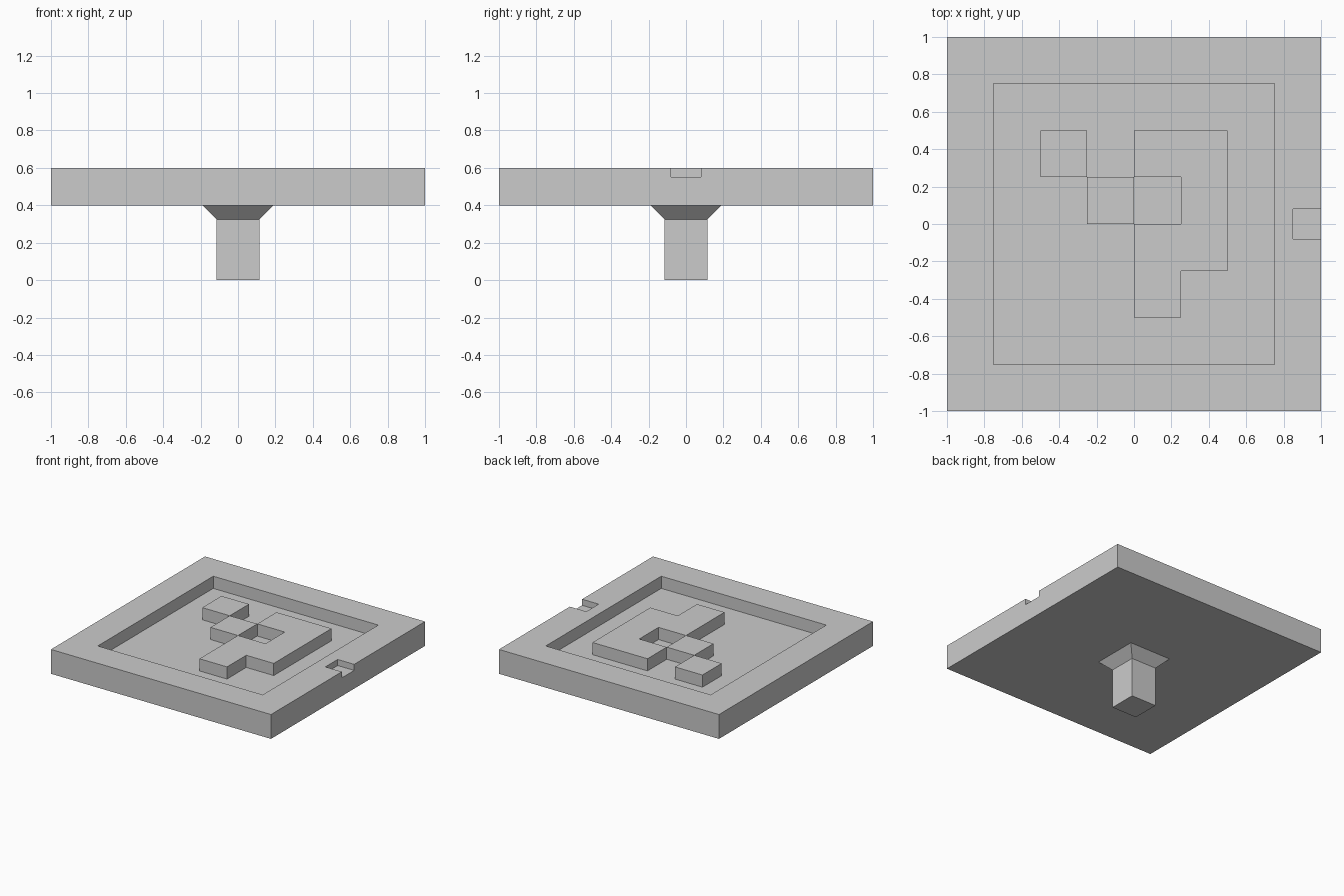
import bpy
import bmesh

cube = bpy.data.objects.get("Cube")
if cube:
    bpy.data.objects.remove(cube, do_unlink=True)

GREY = (0.6, 0.6, 0.6, 1.0)
stone = bpy.data.materials.new("plain grey")
stone.diffuse_color = GREY
stone.use_nodes = True
stone.node_tree.nodes["Principled BSDF"].inputs["Base Color"].default_value = GREY


def rect(x0, x1, y0, y1):
    return [(x0, y0), (x1, y0), (x1, y1), (x0, y1)]


def square(h):
    return rect(-h, h, -h, h)


def loft(name, rings):
    """Closed solid through a stack of (outline, z) rings."""
    bm = bmesh.new()
    loops = [[bm.verts.new((x, y, z)) for x, y in pts] for pts, z in rings]
    bm.faces.new(loops[0])
    bm.faces.new(loops[-1])
    for low, high in zip(loops, loops[1:]):
        for i in range(len(low)):
            j = (i + 1) % len(low)
            bm.faces.new((low[i], low[j], high[j], high[i]))
    bmesh.ops.recalc_face_normals(bm, faces=bm.faces)
    mesh = bpy.data.meshes.new(name)
    bm.to_mesh(mesh)
    bm.free()
    mesh.materials.append(stone)
    obj = bpy.data.objects.new(name, mesh)
    bpy.context.collection.objects.link(obj)
    return obj


def carve(target, outline, z0, z1):
    """Cut a straight-sided pocket out of the target."""
    cutter = loft("cutter", [(outline, z0), (outline, z1)])
    cutter.hide_render = True
    mod = target.modifiers.new("pocket", 'BOOLEAN')
    mod.operation = 'DIFFERENCE'
    mod.solver = 'EXACT'
    mod.object = cutter
    bpy.context.view_layer.objects.active = target
    bpy.ops.object.modifier_apply(modifier=mod.name)
    bpy.data.objects.remove(cutter, do_unlink=True)


TOP, FLOOR, UNDER = 0.6, 0.5, 0.4

# Slab with a square recess and a small edge notch
slab = loft("slab", [(square(1), UNDER), (square(1), TOP)])
carve(slab, square(0.75), FLOOR, 0.8)
carve(slab, rect(0.85, 1.2, -0.08, 0.08), 0.55, 0.8)

# Raised relief, level with the rim
C = 0.25
hook = [(0, 2), (0, 1), (1, 1), (1, 0), (0, 0), (0, -2),
        (1, -2), (1, -1), (2, -1), (2, 2)]
relief = {
    "relief_hook": [(x * C, y * C) for x, y in hook],
    "relief_centre_block": rect(-C, 0, 0, C),
    "relief_corner_block": rect(-2 * C, -C, C, 2 * C),
}
for name, outline in relief.items():
    loft(name, [(outline, FLOOR), (outline, TOP)])

# Square post flaring out under the slab
loft("post", [(square(0.115), 0), (square(0.115), 0.325), (square(0.19), UNDER)])
